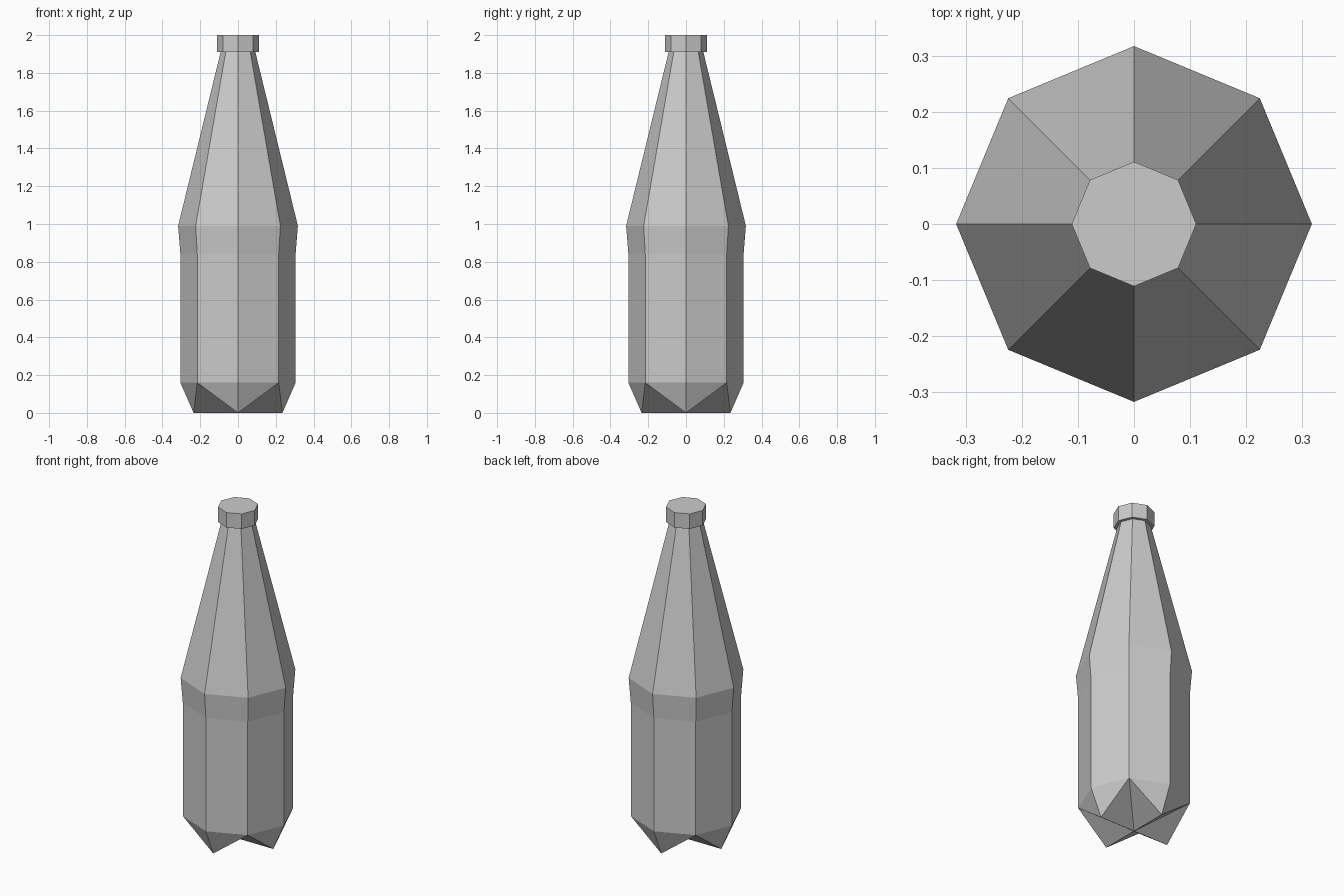
import bpy
import bmesh
from math import cos, sin, pi

SIDES = 8

cube = bpy.data.objects.get("Cube")
if cube:
    bpy.data.objects.remove(cube, do_unlink=True)

grey = bpy.data.materials.new("plain grey")
grey.use_nodes = True
colour = (0.6, 0.6, 0.6, 1)
grey.diffuse_color = colour
grey.node_tree.nodes["Principled BSDF"].inputs["Base Color"].default_value = colour


def ring(bm, radius, z):
    return [bm.verts.new((radius * cos(2 * pi * i / SIDES),
                          radius * sin(2 * pi * i / SIDES), z))
            for i in range(SIDES)]


def lathe(bm, profile):
    """Stack octagonal rings along a (radius, height) profile."""
    rings = [ring(bm, r, z) for r, z in profile]
    for low, high in zip(rings, rings[1:]):
        for i in range(SIDES):
            j = (i + 1) % SIDES
            bm.faces.new((low[i], low[j], high[j], high[i]))
    return rings


def finish(bm, name):
    bmesh.ops.recalc_face_normals(bm, faces=bm.faces)
    mesh = bpy.data.meshes.new(name)
    bm.to_mesh(mesh)
    bm.free()
    mesh.materials.append(grey)
    bpy.context.collection.objects.link(bpy.data.objects.new(name, mesh))


# Bottle body: straight sides, flared shoulder, long tapering neck
bm = bmesh.new()
rings = lathe(bm, [(0.305, 0.16), (0.305, 0.84), (0.317, 0.99), (0.092, 1.91)])
bm.faces.new(rings[-1])

# Four-footed base: pointed feet with ridges meeting at the centre
base = rings[0]
centre = bm.verts.new((0, 0, 0))
for i in range(0, SIDES, 2):
    a = 2 * pi * i / SIDES
    foot = bm.verts.new((0.235 * cos(a), 0.235 * sin(a), 0))
    for side in (base[i - 1], base[i + 1]):
        bm.faces.new((base[i], side, foot))
        bm.faces.new((foot, side, centre))
finish(bm, "bottle_body")

# Cap
bm = bmesh.new()
bottom, top = lathe(bm, [(0.111, 1.91), (0.111, 2.0)])
bm.faces.new(bottom)
bm.faces.new(top)
finish(bm, "bottle_cap")
